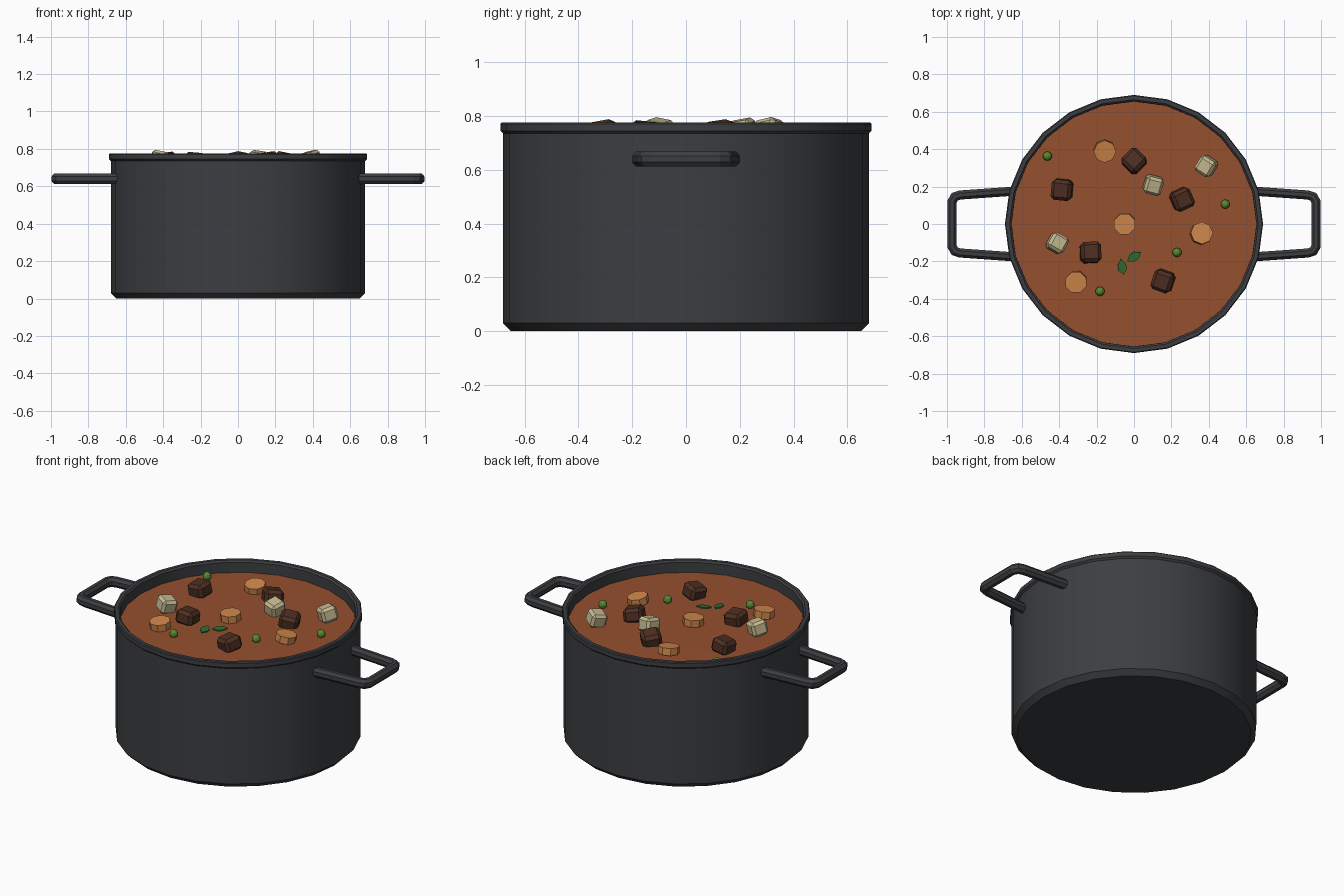
import bpy, bmesh, math
from mathutils import Matrix, Vector, Euler

if "Cube" in bpy.data.objects:
    bpy.data.objects.remove(bpy.data.objects["Cube"])


def material(name, r, g, b):
    m = bpy.data.materials.new(name)
    m.diffuse_color = (r, g, b, 1)
    m.use_nodes = True
    m.node_tree.nodes["Principled BSDF"].inputs["Base Color"].default_value = m.diffuse_color
    return m


IRON = material("dark_iron", .045, .048, .053)
BROTH = material("broth", .30, .08, .028)
MEAT = material("meat", .075, .028, .016)
POTATO = material("potato", .56, .49, .28)
CARROT = material("carrot", .62, .24, .07)
PEA = material("pea", .10, .25, .03)
HERB = material("herb", .03, .15, .03)


def finish(name, bm, mat, smooth=False, loc=(0, 0, 0), rot=(0, 0, 0)):
    bmesh.ops.recalc_face_normals(bm, faces=bm.faces)
    me = bpy.data.meshes.new(name)
    bm.to_mesh(me)
    bm.free()
    me.materials.append(mat)
    ob = bpy.data.objects.new(name, me)
    ob.location = loc
    ob.rotation_euler = [math.radians(a) for a in rot]
    bpy.context.collection.objects.link(ob)
    if smooth:
        bpy.ops.object.select_all(action='DESELECT')
        ob.select_set(True)
        bpy.context.view_layer.objects.active = ob
        bpy.ops.object.shade_smooth_by_angle(angle=math.radians(30))
    return ob


def lathe(name, profile, sides, mat):
    bm = bmesh.new()
    vs = [bm.verts.new((r, 0, z)) for r, z in profile]
    es = [bm.edges.new(p) for p in zip(vs, vs[1:])]
    bmesh.ops.spin(bm, geom=vs + es, cent=(0, 0, 0), axis=(0, 0, 1),
                   angle=math.tau, steps=sides)
    bmesh.ops.remove_doubles(bm, verts=bm.verts, dist=1e-4)
    return finish(name, bm, mat, True)


# Pot shell: chamfered base, wall, rim lip, inner wall and floor
lathe("pot_body", [(0, 0), (.65, 0), (.68, .03), (.68, .735), (.69, .745), (.69, .77),
                   (.685, .775), (.665, .775), (.655, .765), (.65, .04), (0, .04)], 24, IRON)

# Stew surface
lathe("stew_surface", [(0, .706), (.3, .706), (.655, .703)], 24, BROTH)


# Side handles: octagonal bar swept along a bracket-shaped path
def handle(name, side):
    half = [(.635, .176), (.93, .155), (.958, .146), (.973, .12)]
    path = [Vector((x * side, y, .64)) for x, y in half]
    path += [Vector((p.x, -p.y, p.z)) for p in reversed(path)]
    bm = bmesh.new()
    rings = []
    for i, p in enumerate(path):
        a = (p - path[i - 1]).normalized() if i else None
        b = (path[i + 1] - p).normalized() if i < len(path) - 1 else None
        t = ((a or b) + (b or a)).normalized()
        n = Vector((-t.y, t.x, 0))
        miter = 1 / t.dot(a or b)
        ring = []
        for k in range(8):
            ang = math.tau * (k + .5) / 8
            ring.append(bm.verts.new(p + n * math.cos(ang) * .0285 * miter * .92
                                     + Vector((0, 0, math.sin(ang) * .031))))
        rings.append(ring)
    for r0, r1 in zip(rings, rings[1:]):
        for k in range(8):
            bm.faces.new((r0[k], r0[k - 1], r1[k - 1], r1[k]))
    bm.faces.new(rings[0])
    bm.faces.new(rings[-1])
    finish(name, bm, IRON)


handle("handle_right", 1)
handle("handle_left", -1)


# Bevelled chunks of meat and potato
def chunk(name, size, loc, rot, mat, bevel):
    bm = bmesh.new()
    bmesh.ops.create_cube(bm, size=1)
    bmesh.ops.scale(bm, vec=size, verts=bm.verts)
    bmesh.ops.bevel(bm, geom=bm.edges[:], offset=bevel, segments=1, affect='EDGES')
    finish(name, bm, mat, False, loc, rot)


for i, (x, y, rx, ry, rz) in enumerate([
        (-.385, .183, 6, -8, -6), (0, .337, -10, 8, 45), (.257, .132, 8, 10, 25),
        (-.232, -.152, -6, 5, 2), (.155, -.305, 10, -8, -20)]):
    chunk(f"meat_{i + 1}", (.11, .11, .085), (x, y, .735), (rx, ry, rz), MEAT, .018)

for i, (x, y, rx, ry, rz) in enumerate([
        (.387, .31, 12, -10, -33), (.103, .208, 10, 8, -15), (-.41, -.102, -10, 10, -30)]):
    chunk(f"potato_{i + 1}", (.095, .095, .085), (x, y, .743), (rx, ry, rz), POTATO, .015)

# Carrot slices
for i, (x, y, rx, ry) in enumerate([(-.157, .39, 8, 3), (-.05, 0, 2, -3),
                                    (.36, -.05, -6, 8), (-.31, -.31, 5, -4)]):
    bm = bmesh.new()
    bmesh.ops.create_cone(bm, cap_ends=True, segments=8, radius1=.06, radius2=.06, depth=.042)
    finish(f"carrot_slice_{i + 1}", bm, CARROT, False, (x, y, .729), (rx, ry, 22.5 * (i % 2)))

# Peas
for i, (x, y) in enumerate([(-.463, .363), (.488, .106), (.23, -.152), (-.182, -.36)]):
    bm = bmesh.new()
    bmesh.ops.create_uvsphere(bm, u_segments=10, v_segments=6, radius=.025)
    finish(f"pea_{i + 1}", bm, PEA, False, (x, y, .722))

# Herb leaves: pointed outline with a small thickness
for i, (x, y, a) in enumerate([(0, -.175, 32), (-.063, -.23, 100)]):
    bm = bmesh.new()
    pts = [(-.042, 0), (-.015, .023), (.016, .022), (.044, 0), (.016, -.022), (-.015, -.023)]
    f = bm.faces.new([bm.verts.new((px, py, 0)) for px, py in pts])
    ext = bmesh.ops.extrude_face_region(bm, geom=[f])
    bmesh.ops.translate(bm, vec=(0, 0, .008),
                        verts=[v for v in ext["geom"] if isinstance(v, bmesh.types.BMVert)])
    finish(f"herb_leaf_{i + 1}", bm, HERB, False, (x, y, .726), (5, -4, a))
